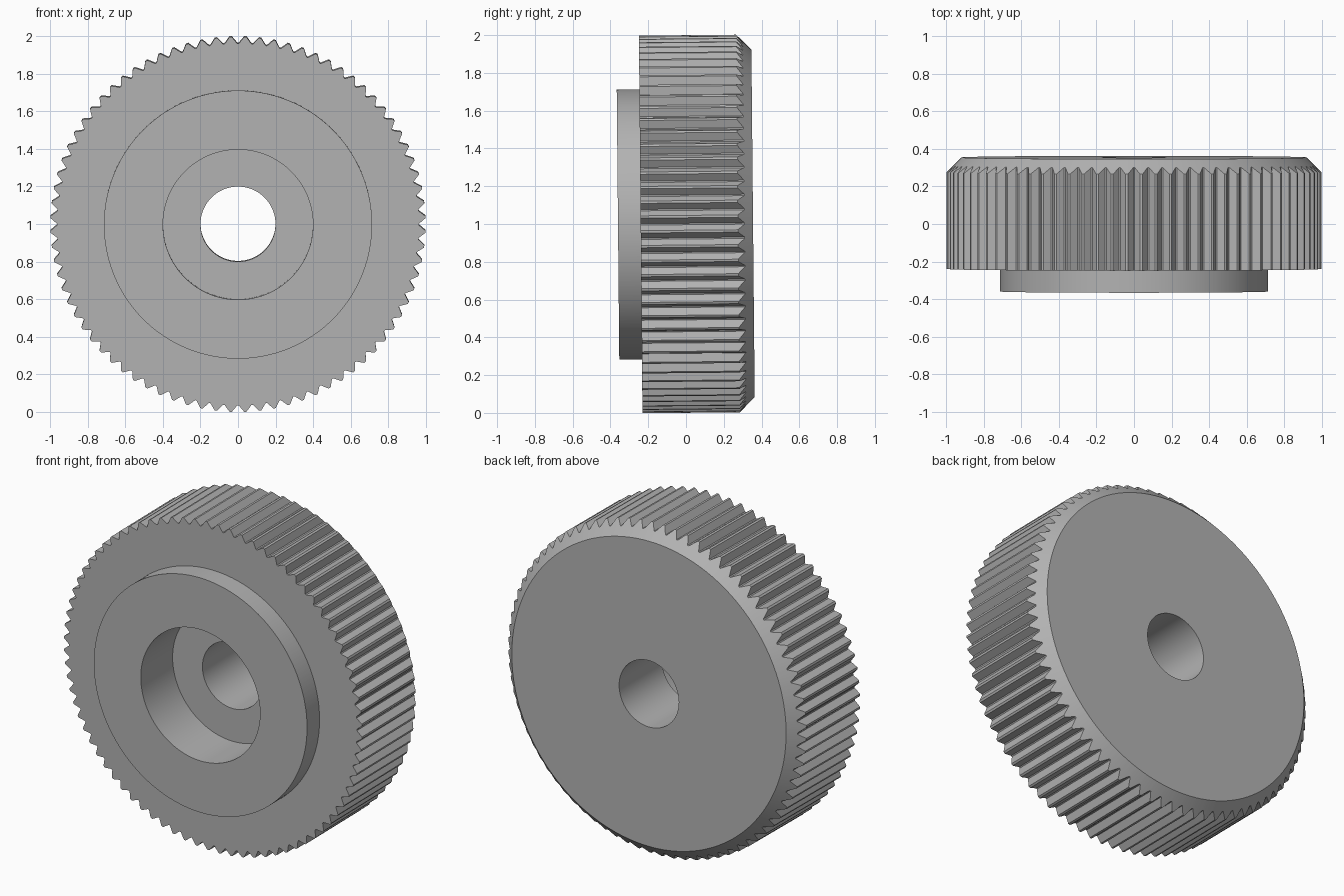
import bpy, bmesh, math

old = bpy.data.objects.get("Cube")
if old:
    bpy.data.objects.remove(old)

grey = bpy.data.materials.new("steel_grey")
grey.use_nodes = True
grey.diffuse_color = (0.45, 0.45, 0.45, 1)
grey.node_tree.nodes["Principled BSDF"].inputs["Base Color"].default_value = (0.45, 0.45, 0.45, 1)

TEETH = 80
LEAN = 0.0095      # slight lean of the axle towards the front
TIP, ROOT = 1.0, 0.965
FRONT, BACK, CHAMFER = -0.24, 0.355, 1.275
BOSS_FRONT, FLOOR = -0.36, -0.055

bm = bmesh.new()


def ring(radius_at, y_at):
    """One closed loop of vertices; each tooth takes four steps."""
    loop = []
    for i in range(TEETH * 4):
        # flat tip, flank, narrow root, flank
        step = i % 4
        a = 2 * math.pi * (i // 4 + (0.0, 0.16, 0.53, 0.63)[step] + 0.42) / TEETH
        r = radius_at(step)
        loop.append(bm.verts.new((r * math.sin(a), y_at(r), r * math.cos(a))))
    return loop


def plain(r, y):
    return ring(lambda s: r, lambda _: y)


def tooth(s):
    return TIP if s < 2 else ROOT


# Outline from the bore, over the boss and the toothed rim, to the back face
rings = [
    plain(0.2, FLOOR), plain(0.4, FLOOR), plain(0.4, BOSS_FRONT),
    plain(0.715, BOSS_FRONT), plain(0.715, FRONT),
    ring(tooth, lambda r: FRONT), ring(tooth, lambda r: CHAMFER - r),
    plain(CHAMFER - BACK, BACK), plain(0.2, BACK),
]
for a, b in zip(rings, rings[1:] + rings[:1]):
    for i in range(len(a)):
        j = (i + 1) % len(a)
        bm.faces.new((a[i], a[j], b[j], b[i]))
bmesh.ops.recalc_face_normals(bm, faces=bm.faces)

mesh = bpy.data.meshes.new("knurled_wheel")
bm.to_mesh(mesh)
bm.free()
mesh.materials.append(grey)
wheel = bpy.data.objects.new("knurled_wheel", mesh)
bpy.context.collection.objects.link(wheel)
wheel.location.z = 1
wheel.rotation_euler.x = LEAN

bpy.context.view_layer.objects.active = wheel
wheel.select_set(True)
bpy.ops.object.shade_smooth_by_angle(angle=math.radians(25))
